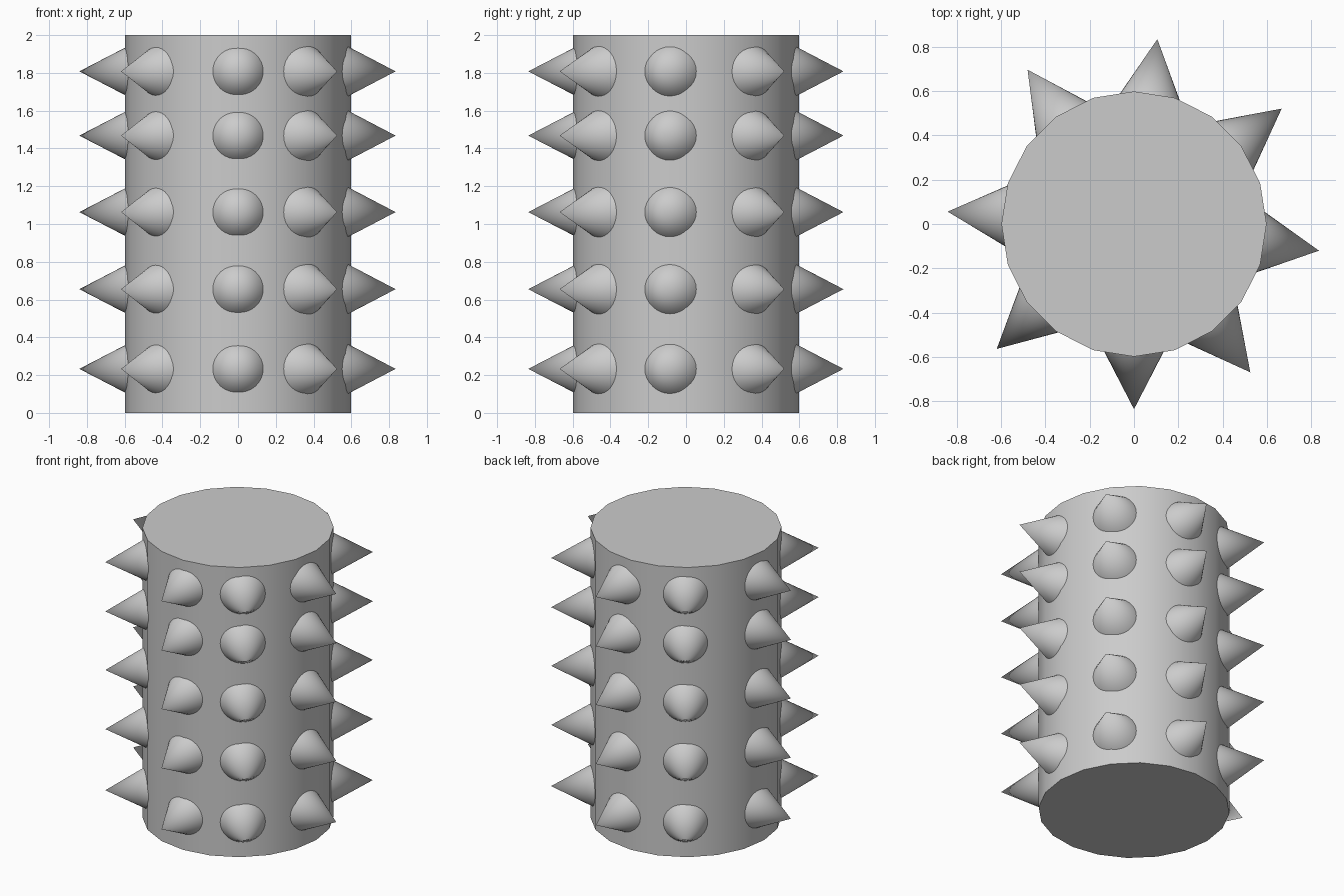
import bpy, math
from mathutils import Vector

if "Cube" in bpy.data.objects:
    bpy.data.objects.remove(bpy.data.objects["Cube"])

RADIUS, HEIGHT = 0.598, 2.0
ROWS = [0.233, 0.655, 1.063, 1.468, 1.808]
# (angle in degrees, tip distance from the axis) for each spike in a row
SPIKES = [(-90, 0.835), (-51.9, 0.85), (-8.2, 0.843), (38.0, 0.845),
          (82.8, 0.84), (124.6, 0.845), (176.2, 0.842), (222.3, 0.837)]
BASE = 0.54      # spike base sits inside the drum
SLOPE = 0.517    # spike radius per unit of length


def smooth(ob, degrees):
    bpy.ops.object.select_all(action='DESELECT')
    ob.select_set(True)
    bpy.context.view_layer.objects.active = ob
    bpy.ops.object.shade_smooth_by_angle(angle=math.radians(degrees))


# Drum: 20-sided cylinder
bpy.ops.mesh.primitive_cylinder_add(vertices=20, radius=RADIUS, depth=HEIGHT,
                                    location=(0, 0, HEIGHT / 2))
drum = bpy.context.object
drum.name = "drum"
smooth(drum, 30)


# Spikes: rings of cones pointing outward
def add_spike(name, angle, tip, z):
    direction = Vector((math.cos(angle), math.sin(angle), 0))
    length = tip - BASE
    bpy.ops.mesh.primitive_cone_add(
        vertices=32, radius1=length * SLOPE, radius2=0, depth=length,
        location=direction * (BASE + length / 2) + Vector((0, 0, z)),
        rotation=(0, math.pi / 2, angle))
    bpy.context.object.name = name
    smooth(bpy.context.object, 40)


for row, z in enumerate(ROWS, 1):
    for n, (deg, tip) in enumerate(SPIKES, 1):
        add_spike(f"spike_row{row}_{n}", math.radians(deg), tip, z)
